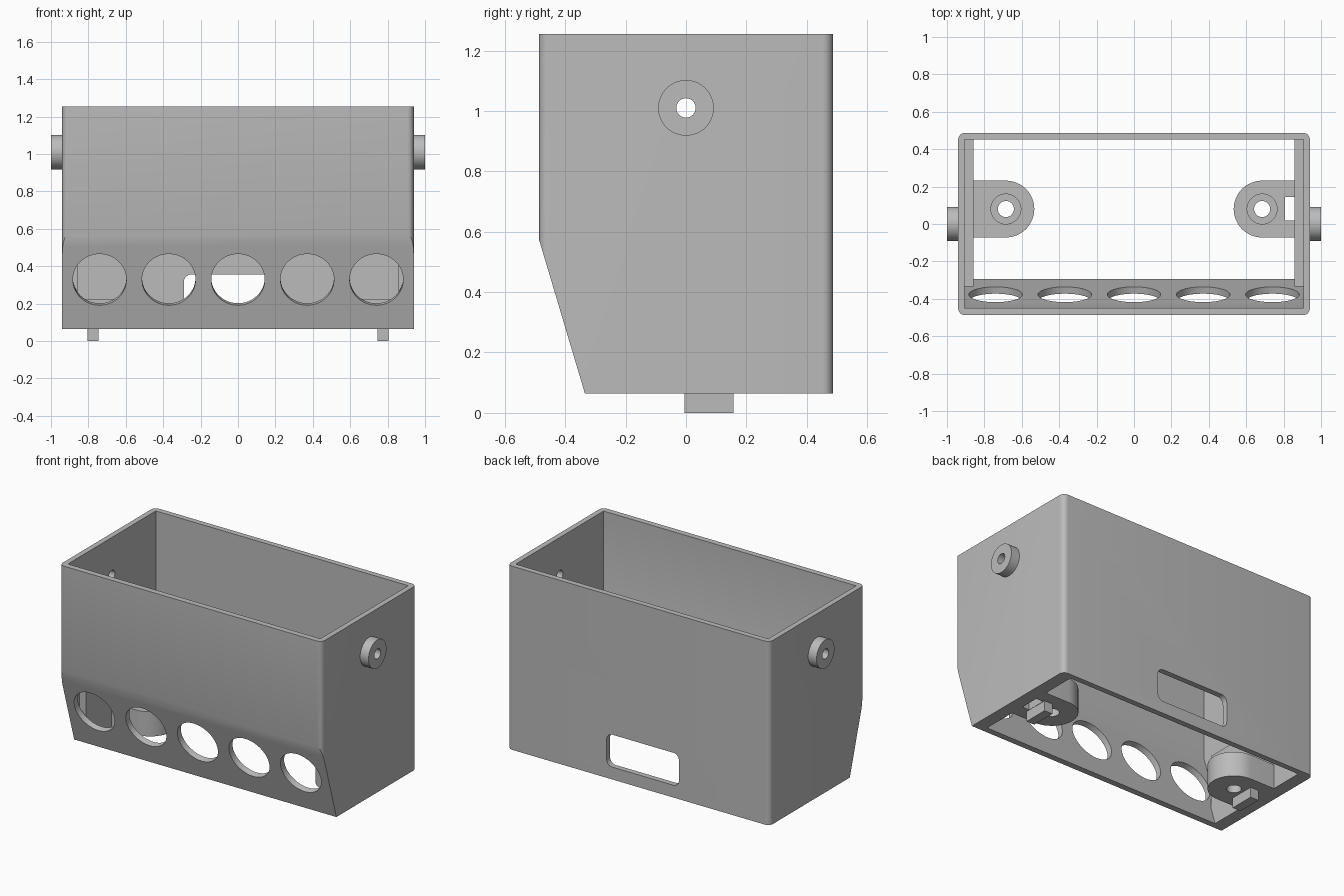
import bpy, bmesh, math
from mathutils import Vector

if "Cube" in bpy.data.objects:
    bpy.data.objects.remove(bpy.data.objects["Cube"])

GREY = (0.5, 0.5, 0.5, 1)
grey = bpy.data.materials.new("plain grey")
grey.use_nodes = True
grey.diffuse_color = GREY
grey.node_tree.nodes["Principled BSDF"].inputs["Base Color"].default_value = GREY

BASE, TOP = 0.065, 1.255
SLOPE_FOOT = Vector((0, -0.335, BASE))
SLOPE_HEAD = Vector((0, -0.487, 0.575))
slope_dir = (SLOPE_HEAD - SLOPE_FOOT).normalized()
slope_out = slope_dir.cross(Vector((1, 0, 0)))
if slope_out.y > 0:
    slope_out = -slope_out


def finish(name, bm):
    bmesh.ops.recalc_face_normals(bm, faces=bm.faces)
    mesh = bpy.data.meshes.new(name)
    bm.to_mesh(mesh)
    bm.free()
    mesh.materials.append(grey)
    obj = bpy.data.objects.new(name, mesh)
    bpy.context.collection.objects.link(obj)
    return obj


def prism(name, outline, offset):
    """Extrude a closed outline of points along an offset."""
    bm = bmesh.new()
    face = bm.faces.new([bm.verts.new(p) for p in outline])
    side = bmesh.ops.extrude_face_region(bm, geom=[face])
    verts = [v for v in side["geom"] if isinstance(v, bmesh.types.BMVert)]
    bmesh.ops.translate(bm, verts=verts, vec=offset)
    return finish(name, bm)


def rounded(x0, x1, y0, y1, r, steps=8):
    """Flat rounded rectangle as (x, y) pairs."""
    if r == 0:
        return [(x0, y0), (x1, y0), (x1, y1), (x0, y1)]
    centres = [(x1 - r, y1 - r), (x0 + r, y1 - r), (x0 + r, y0 + r), (x1 - r, y0 + r)]
    return [(cx + r * math.cos((q + i / steps) * math.pi / 2),
             cy + r * math.sin((q + i / steps) * math.pi / 2))
            for q, (cx, cy) in enumerate(centres) for i in range(steps + 1)]


def box(name, x0, x1, y0, y1, z0, z1, r=0):
    return prism(name, [(x, y, z0) for x, y in rounded(x0, x1, y0, y1, r)], (0, 0, z1 - z0))


def rod(name, start, end, r, sides=64):
    start, axis = Vector(start), Vector(end) - Vector(start)
    turn = axis.to_track_quat('Z', 'Y')
    ring = [start + turn @ Vector((r * math.cos(a), r * math.sin(a), 0))
            for a in (math.tau * i / sides for i in range(sides))]
    return prism(name, ring, axis)


def slice_slope(obj, inset):
    """Trim the lower front along the sloping plane."""
    bm = bmesh.new()
    bm.from_mesh(obj.data)
    cut = bmesh.ops.bisect_plane(bm, geom=bm.verts[:] + bm.edges[:] + bm.faces[:],
                                 plane_co=SLOPE_FOOT - slope_out * inset,
                                 plane_no=slope_out, clear_outer=True)
    rim = [e for e in cut["geom_cut"] if isinstance(e, bmesh.types.BMEdge)]
    bmesh.ops.contextual_create(bm, geom=rim)
    bmesh.ops.recalc_face_normals(bm, faces=bm.faces)
    bm.to_mesh(obj.data)
    bm.free()


def carve(obj, cutters):
    for cutter in cutters:
        cutter.hide_render = True
        mod = obj.modifiers.new("cut", 'BOOLEAN')
        mod.operation = 'DIFFERENCE'
        mod.solver = 'EXACT'
        mod.object = cutter
        bpy.context.view_layer.objects.active = obj
        bpy.ops.object.modifier_apply(modifier=mod.name)
        bpy.data.objects.remove(cutter)


def smooth(obj):
    bpy.ops.object.select_all(action='DESELECT')
    obj.select_set(True)
    bpy.context.view_layer.objects.active = obj
    bpy.ops.object.shade_smooth_by_angle(angle=math.radians(30))


# Shell: open rounded box with a sloping lower front
shell = box("shell", -0.94, 0.94, -0.487, 0.487, BASE, TOP, 0.035)
slice_slope(shell, 0)
hollow = box("hollow", -0.905, 0.905, -0.449, 0.451, -0.1, 1.4)
slice_slope(hollow, 0.038)

# Row of round ports through the slope
ports = []
port_mid = SLOPE_FOOT.lerp(SLOPE_HEAD, (0.328 - BASE) / (0.575 - BASE))
for i in range(-2, 3):
    mid = port_mid + Vector((0.37 * i, 0, 0))
    ports.append(rod("port", mid - slope_out * 0.1, mid + slope_out * 0.1, 0.143))

# Rounded window in the back and the pivot bore across the sides
window = prism("window", [(x, 0.4, z) for x, z in rounded(-0.29, 0.228, 0.145, 0.355, 0.04)],
               (0, 0.2, 0))
bore = rod("bore", (-1.2, 0, 1.01), (1.2, 0, 1.01), 0.032)
carve(shell, [hollow] + ports + [window, bore])
smooth(shell)

for side, label in ((-1, "right"), (1, "left")):
    def span(a, b):
        return sorted((side * a, side * b))

    # Pivot boss on the outer wall
    boss = rod(label + "_pivot_boss", (side * 0.935, 0, 1.01), (side, 0, 1.01), 0.092)
    carve(boss, [rod("bore", (side * 0.8, 0, 1.01), (side * 1.2, 0, 1.01), 0.032)])
    smooth(boss)

    # Thicker lower wall inside
    box(label + "_wall_liner", *span(0.858, 0.906), -0.333, 0.452, BASE, 0.53)

    # Screw mount with a rounded end and a counterbore
    arc = [math.pi * (0.5 + i / 24) for i in range(25)]
    outline = [(0.858, -0.072), (0.858, 0.232)]
    outline += [(0.685 + 0.152 * math.cos(a), 0.08 + 0.152 * math.sin(a)) for a in arc]
    mount = prism(label + "_screw_mount", [(side * x, y, BASE) for x, y in outline],
                  (0, 0, 0.16))
    cuts = [rod("screw_hole", (side * 0.685, 0.08, -0.1), (side * 0.685, 0.08, 0.4), 0.043),
            rod("counterbore", (side * 0.685, 0.08, 0.14), (side * 0.685, 0.08, 0.4), 0.08)]
    if side > 0:
        cuts.append(box("cable_slot", 0.807, 0.857, 0.02, 0.145, -0.1, 0.4))
    carve(mount, cuts)
    smooth(mount)

    # Locating foot below the mount
    box(label + "_locating_foot", *span(0.747, 0.805), -0.005, 0.157, 0, BASE + 0.005)
